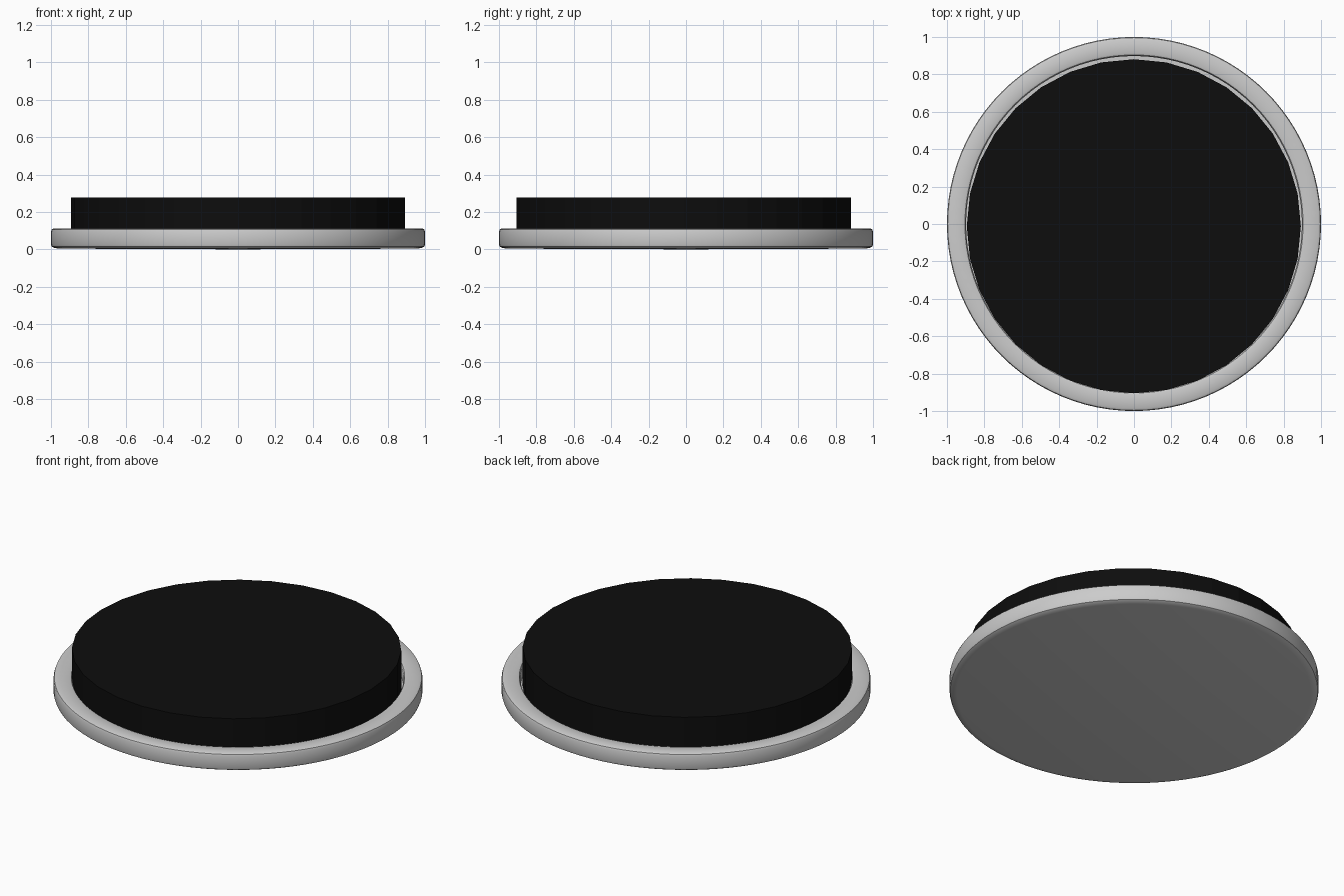
import bpy, bmesh, math
from mathutils import Matrix

if "Cube" in bpy.data.objects:
    bpy.data.objects.remove(bpy.data.objects["Cube"])


def make_object(name, bm):
    mesh = bpy.data.meshes.new(name)
    bm.to_mesh(mesh)
    bm.free()
    obj = bpy.data.objects.new(name, mesh)
    bpy.context.collection.objects.link(obj)
    return obj


def lathe(name, profile, steps):
    bm = bmesh.new()
    verts = [bm.verts.new((r, 0, z)) for r, z in profile]
    edges = [bm.edges.new(pair) for pair in zip(verts, verts[1:])]
    bmesh.ops.spin(bm, geom=verts + edges, cent=(0, 0, 0), axis=(0, 0, 1),
                   angle=math.tau, steps=steps, use_duplicate=False)
    bmesh.ops.remove_doubles(bm, verts=bm.verts, dist=1e-4)
    bmesh.ops.recalc_face_normals(bm, faces=bm.faces)
    return make_object(name, bm)


# Shallow round tray with softened rim edges and a flat underside
tray = lathe("base_tray", [
    (0, 0.0), (0.96, 0.004), (0.985, 0.009), (0.996, 0.015), (1.0, 0.026),
    (1.0, 0.095), (0.996, 0.106), (0.984, 0.112), (0.915, 0.112),
    (0.904, 0.108), (0.898, 0.096), (0.898, 0.04), (0, 0.04)], 96)
bpy.context.view_layer.objects.active = tray
tray.select_set(True)
bpy.ops.object.shade_smooth_by_angle(angle=math.radians(40))

# Faceted black disc seated in the tray, slightly towards the front
bm = bmesh.new()
bottom, top = 0.04, 0.276
bmesh.ops.create_cone(bm, cap_ends=True, segments=32, radius1=0.893,
                      radius2=0.893, depth=top - bottom,
                      matrix=Matrix.Translation((-0.001, -0.012, (top + bottom) / 2)))
disc = make_object("black_disc", bm)
black = bpy.data.materials.new("black")
black.diffuse_color = (0.004, 0.004, 0.004, 1)
black.use_nodes = True
black.node_tree.nodes["Principled BSDF"].inputs["Base Color"].default_value = black.diffuse_color
disc.data.materials.append(black)
